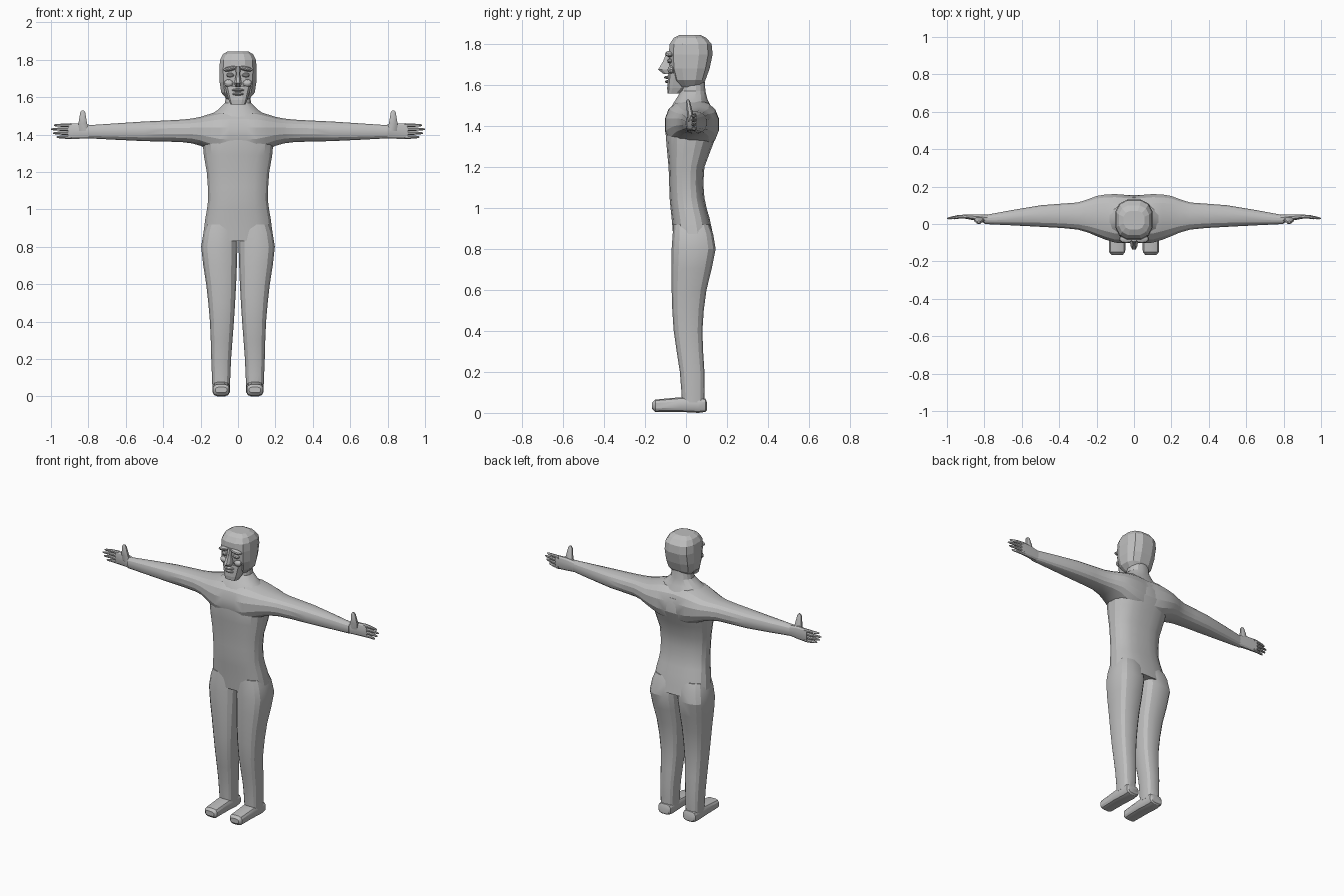
import bpy, bmesh, math
from mathutils import Matrix, Vector

cube = bpy.data.objects.get("Cube")
if cube:
    bpy.data.objects.remove(cube, do_unlink=True)

grey = bpy.data.materials.new("plain grey")
grey.use_nodes = True
colour = (.52, .52, .52, 1)
grey.diffuse_color = colour
grey.node_tree.nodes["Principled BSDF"].inputs["Base Color"].default_value = colour


def finish(name, bm, mirror, angle):
    bmesh.ops.recalc_face_normals(bm, faces=bm.faces)
    mesh = bpy.data.meshes.new(name)
    bm.to_mesh(mesh)
    bm.free()
    part = bpy.data.objects.new(name, mesh)
    bpy.context.collection.objects.link(part)
    mesh.materials.append(grey)
    if mirror:
        part.modifiers.new("Mirror", "MIRROR")
    bpy.ops.object.select_all(action="DESELECT")
    part.select_set(True)
    bpy.context.view_layer.objects.active = part
    if angle:
        bpy.ops.object.shade_smooth_by_angle(angle=math.radians(angle))


# Cross-sections: position along the part, then the bounds on the other two axes
def upright(z, half_width, front, back, middle=0):
    return Vector((z, middle - half_width, middle + half_width, front, back))


def sideways(x, front, back, bottom, top):
    return Vector((x, front, back, bottom, top))


def lengthways(y, middle, half_width, bottom, top):
    return Vector((y, middle - half_width, middle + half_width, bottom, top))


def flowing(sections, steps):
    """Add sections along a smooth curve through the given ones."""
    result = []
    for i in range(len(sections) - 1):
        a, b, c = sections[max(i - 1, 0)], sections[i], sections[i + 1]
        d = sections[min(i + 2, len(sections) - 1)]
        for step in range(steps):
            s = step / steps
            curve = ((3 * b - a - 3 * c + d) * s + (2 * a - 5 * b + 4 * c - d)) * s
            result.append(b + ((c - a) + curve) * s / 2)
    return result + [sections[-1]]


def loft(name, axis, sections, sides=16, power=2.4, steps=1, mirror=False,
         angle=20, closed_start=True):
    """Skin rounded sections that touch their bounds."""
    bm = bmesh.new()
    loops = []
    reach = math.cos(math.pi / sides) ** (-2 / power)
    for at, a_low, a_high, b_low, b_high in flowing(sections, steps):
        loop = []
        for i in range(sides):
            turn = math.tau * (i + .5) / sides
            u, v = (math.copysign(abs(f) ** (2 / power), f) * reach
                    for f in (math.cos(turn), math.sin(turn)))
            corner = [(a_low + a_high + u * (a_high - a_low)) / 2,
                      (b_low + b_high + v * (b_high - b_low)) / 2]
            corner.insert("xyz".index(axis), at)
            loop.append(bm.verts.new(corner))
        loops.append(loop)
    for low, high in zip(loops, loops[1:]):
        for i in range(sides):
            j = (i + 1) % sides
            bm.faces.new((low[i], low[j], high[j], high[i]))
    if closed_start:
        bm.faces.new(loops[0])
    bm.faces.new(loops[-1])
    finish(name, bm, mirror, angle)


def blob(name, centre, radii, mirror=False, tilt=0):
    bm = bmesh.new()
    placing = Matrix.Translation(centre) @ Matrix.Rotation(tilt, 4, "Y")
    bmesh.ops.create_uvsphere(bm, u_segments=10, v_segments=6, radius=1,
                              matrix=placing @ Matrix.Diagonal((*radii, 1)))
    finish(name, bm, mirror, angle=30)


# Trunk and neck
loft("torso", "z", [
    upright(z=.83, half_width=.19, front=-.06, back=.14),
    upright(z=.95, half_width=.175, front=-.07, back=.115),
    upright(z=1.05, half_width=.16, front=-.08, back=.09),
    upright(z=1.2, half_width=.167, front=-.085, back=.09),
    upright(z=1.37, half_width=.19, front=-.1, back=.155),
    upright(z=1.46, half_width=.13, front=-.09, back=.145),
], sides=20, power=2.6, steps=2)
loft("neck", "z", [
    upright(z=1.44, half_width=.18, front=-.095, back=.14),
    upright(z=1.49, half_width=.17, front=-.075, back=.125),
    upright(z=1.53, half_width=.11, front=-.05, back=.105),
    upright(z=1.57, half_width=.07, front=-.025, back=.095),
    upright(z=1.64, half_width=.06, front=-.02, back=.09),
], power=2.2)

# Shoulders and arms
loft("shoulders_and_arms", "x", [
    sideways(x=0, front=-.1, back=.15, bottom=1.28, top=1.53),
    sideways(x=.1, front=-.1, back=.16, bottom=1.29, top=1.525),
    sideways(x=.2, front=-.065, back=.15, bottom=1.34, top=1.495),
    sideways(x=.3, front=-.03, back=.115, bottom=1.36, top=1.48),
    sideways(x=.5, front=-.015, back=.1, bottom=1.365, top=1.47),
    sideways(x=.8, front=0, back=.047, bottom=1.38, top=1.45),
], steps=2, mirror=True, closed_start=False)

# Hands
loft("palm", "x", [
    sideways(x=.78, front=0, back=.05, bottom=1.38, top=1.45),
    sideways(x=.84, front=.017, back=.052, bottom=1.378, top=1.46),
    sideways(x=.91, front=.03, back=.052, bottom=1.376, top=1.46),
], sides=12, mirror=True)
for number, tip in enumerate((.97, .99, 1, .985)):
    height = 1.387 + number * .021
    finger = []
    for along, radius in ((0, .011), (.5, .009), (.9, .006), (1, .003)):
        depth = .041 - .012 * along ** 2
        finger.append(sideways(.89 + (tip - .89) * along, depth - radius,
                               depth + radius, height - radius, height + radius))
    loft(f"finger_{number}", "x", finger, sides=8, power=2, mirror=True, angle=40)
loft("thumb", "z", [
    upright(z=1.42, middle=.82, half_width=.03, front=.01, back=.045),
    upright(z=1.46, middle=.83, half_width=.023, front=.005, back=.035),
    upright(z=1.52, middle=.83, half_width=.013, front=0, back=.02),
    upright(z=1.53, middle=.83, half_width=.006, front=.005, back=.015),
], sides=8, mirror=True, angle=40)

# Legs and feet
loft("leg", "z", [
    upright(z=.05, middle=.09, half_width=.047, front=-.02, back=.09),
    upright(z=.2, middle=.09, half_width=.053, front=-.03, back=.09),
    upright(z=.4, middle=.086, half_width=.064, front=-.06, back=.08),
    upright(z=.6, middle=.09, half_width=.08, front=-.07, back=.1),
    upright(z=.8, middle=.1, half_width=.097, front=-.07, back=.145),
    upright(z=.92, middle=.085, half_width=.085, front=-.06, back=.115),
], power=2.8, steps=2, mirror=True)
loft("foot", "y", [
    lengthways(y=-.165, middle=.09, half_width=.03, bottom=.02, top=.05),
    lengthways(y=-.15, middle=.09, half_width=.043, bottom=.005, top=.065),
    lengthways(y=-.03, middle=.09, half_width=.046, bottom=.005, top=.076),
    lengthways(y=.06, middle=.09, half_width=.046, bottom=0, top=.08),
    lengthways(y=.095, middle=.09, half_width=.044, bottom=.005, top=.07),
    lengthways(y=.103, middle=.09, half_width=.035, bottom=.012, top=.05),
], sides=12, power=3.2, mirror=True, angle=30)

# Head
loft("skull", "z", [
    upright(z=1.59, half_width=.06, front=-.03, back=.07),
    upright(z=1.625, half_width=.09, front=-.06, back=.095),
    upright(z=1.68, half_width=.098, front=-.078, back=.115),
    upright(z=1.75, half_width=.1, front=-.084, back=.13),
    upright(z=1.8, half_width=.096, front=-.08, back=.125),
    upright(z=1.83, half_width=.08, front=-.06, back=.1),
    upright(z=1.845, half_width=.055, front=-.03, back=.07),
], sides=12, power=2.7, angle=0)
loft("jaw", "z", [
    upright(z=1.56, half_width=.04, front=-.09, back=-.03),
    upright(z=1.585, half_width=.05, front=-.092, back=0),
    upright(z=1.66, half_width=.07, front=-.086, back=.02),
], sides=12, power=3.2, angle=0)
loft("nose", "z", [
    upright(z=1.655, half_width=.014, front=-.11, back=-.06),
    upright(z=1.675, half_width=.02, front=-.136, back=-.06),
    upright(z=1.72, half_width=.011, front=-.11, back=-.06),
    upright(z=1.765, half_width=.014, front=-.094, back=-.06),
], sides=8, angle=0)

# Facial features
blob("brow", centre=(.042, -.08, 1.752), radii=(.04, .022, .013), mirror=True, tilt=.2)
blob("eye", centre=(.042, -.078, 1.718), radii=(.022, .014, .012), mirror=True)
blob("cheek", centre=(.05, -.072, 1.675), radii=(.026, .018, .02), mirror=True)
blob("upper_lip", centre=(0, -.088, 1.638), radii=(.035, .02, .008))
blob("lower_lip", centre=(0, -.086, 1.617), radii=(.032, .018, .008))
